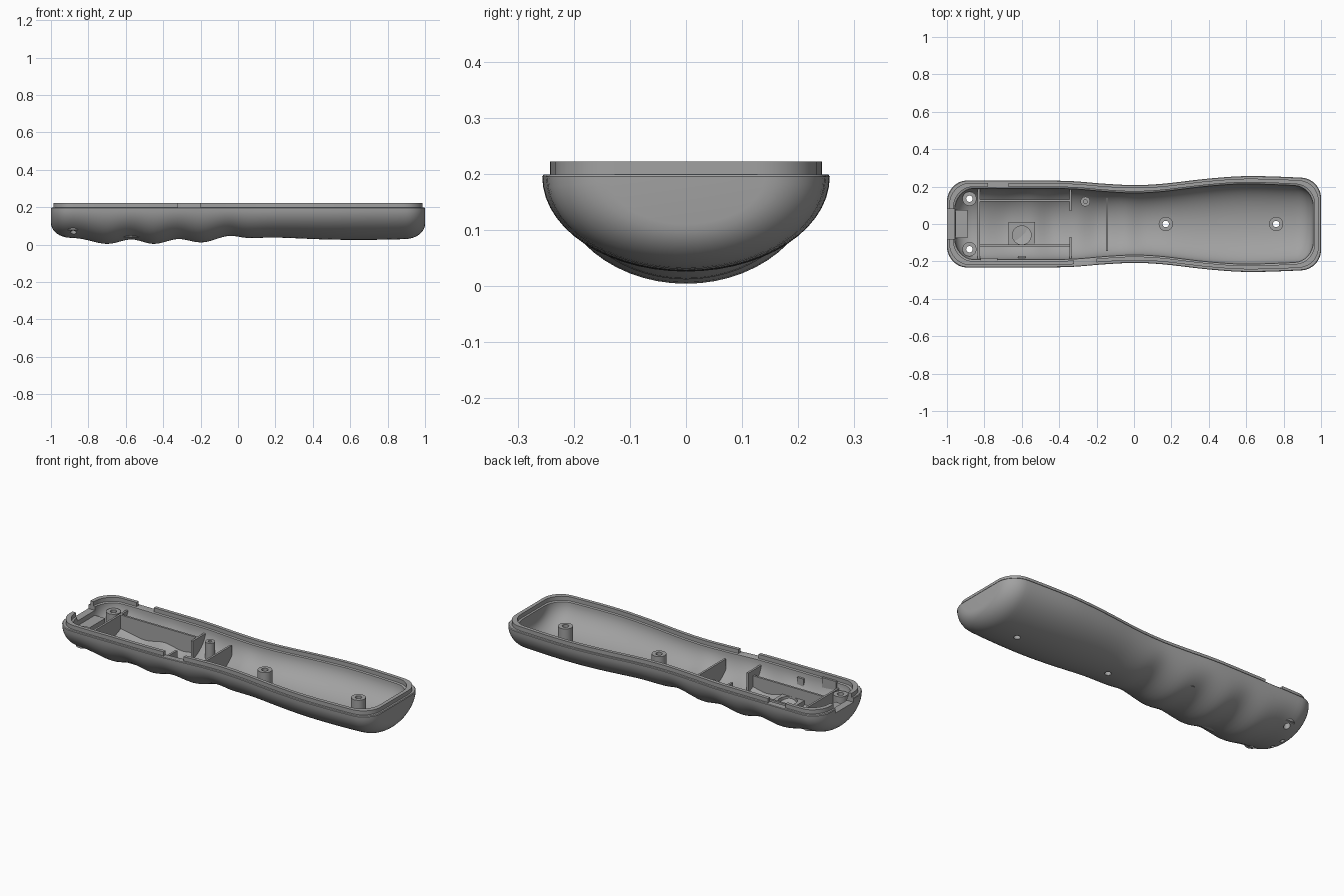
import bpy, bmesh, math
from mathutils import Vector

if "Cube" in bpy.data.objects:
    bpy.data.objects.remove(bpy.data.objects["Cube"])

grey = bpy.data.materials.new("mid_grey")
grey.use_nodes = True
colour = (0.36, 0.36, 0.36, 1)
grey.diffuse_color = colour
grey.node_tree.nodes["Principled BSDF"].inputs["Base Color"].default_value = colour

RIM, LIP_TOP, POST_TOP = 0.195, 0.222, 0.17
WIDTH = [(-1, .222), (-.9, .232), (-.6, .232), (-.35, .23), (-.15, .215), (0, .208),
         (.15, .215), (.4, .243), (.6, .256), (.85, .25), (1, .24)]
BELLY = [(-1, .04), (-.85, .033), (-.7, .004), (-.57, .028), (-.45, .004), (-.32, .03),
         (-.19, .012), (-.05, .047), (.05, .036), (.2, .038), (.5, .027), (.8, .027), (1, .035)]


def spline(keys, x):
    """Smooth curve through the keys."""
    i = max(k for k in range(len(keys) - 1) if keys[k][0] <= x or k == 0)

    def slope(k):
        a, b = keys[max(k - 1, 0)], keys[min(k + 1, len(keys) - 1)]
        return (b[1] - a[1]) / (b[0] - a[0])
    (x0, v0), (x1, v1) = keys[i], keys[i + 1]
    h = x1 - x0
    t = (x - x0) / h
    s = t * t * (3 - 2 * t)
    return v0 + (v1 - v0) * s + h * t * (1 - t) * ((1 - t) * slope(i) - t * slope(i + 1))


def section(x):
    """Half width and depth at x, rounded off towards both ends."""
    u = min(max((abs(x) - .9) / .1, 0), 1)
    loss = 1 - math.sqrt(max(0, 1 - u * u))
    return spline(WIDTH, x) - .1 * loss, RIM - spline(BELLY, x) - .075 * loss


def floor(x, y):
    """Height just inside the shell wall, where ribs and posts are rooted."""
    w, d = section(x)
    return RIM + .012 - d * math.sqrt(max(0, 1 - min(1, abs(y) / w) ** 2))


def finish(name, bm, smooth=True):
    bmesh.ops.recalc_face_normals(bm, faces=bm.faces)
    mesh = bpy.data.meshes.new(name)
    bm.to_mesh(mesh)
    bm.free()
    mesh.materials.append(grey)
    ob = bpy.data.objects.new(name, mesh)
    bpy.context.collection.objects.link(ob)
    if smooth:
        shade(ob)
    return ob


def select(ob):
    bpy.ops.object.select_all(action="DESELECT")
    ob.select_set(True)
    bpy.context.view_layer.objects.active = ob


def shade(ob):
    select(ob)
    bpy.ops.object.shade_smooth_by_angle(angle=math.radians(32))


def box(name, x0, x1, y0, y1, z0, z1):
    bm = bmesh.new()
    bmesh.ops.create_cube(bm, size=1)
    for v in bm.verts:
        v.co = Vector(((x0 + x1) / 2 + v.co.x * (x1 - x0),
                       (y0 + y1) / 2 + v.co.y * (y1 - y0),
                       (z0 + z1) / 2 + v.co.z * (z1 - z0)))
    return finish(name, bm, False)


def cylinder(name, x, y, r, z0, z1):
    bm = bmesh.new()
    bmesh.ops.create_cone(bm, cap_ends=True, segments=32, radius1=r, radius2=r, depth=z1 - z0)
    bmesh.ops.translate(bm, verts=bm.verts, vec=(x, y, (z0 + z1) / 2))
    return finish(name, bm)


def cut(ob, cutters):
    for c in cutters:
        c.hide_render = True
        select(ob)
        m = ob.modifiers.new("cut", "BOOLEAN")
        m.operation, m.solver, m.object = "DIFFERENCE", "EXACT", c
        bpy.ops.object.modifier_apply(modifier=m.name)
        bpy.data.objects.remove(c)
    shade(ob)


# Shell: outer hull, stepped rim with raised lip, inner cavity
corner = [1 - .1 * (1 - math.sin(k * math.pi / 16)) for k in range(8, 0, -1)]
stations = [-x for x in corner] + [-.9 + 1.8 * k / 72 for k in range(73)] + corner[::-1]
SIDES = 28
bm = bmesh.new()


def grid(end_scale, inset, thickness):
    rows = []
    for x in stations:
        w, d = section(x)
        row = []
        for j in range(SIDES + 1):
            a = math.pi * j / SIDES
            row.append(bm.verts.new((x * end_scale, (w - inset) * math.cos(a),
                                     RIM - (d - thickness) * math.sin(a))))
        rows.append(row)
    for r, s in zip(rows, rows[1:]):
        for j in range(SIDES):
            bm.faces.new((r[j], r[j + 1], s[j + 1], s[j]))
    bm.faces.new(rows[0])
    bm.faces.new(rows[-1])
    return [r[0] for r in rows] + [r[-1] for r in reversed(rows)]


def rim_loop(end_scale, inset, z):
    pts = [(x * end_scale, section(x)[0] - inset) for x in stations]
    return [bm.verts.new((x, w, z)) for x, w in pts] + \
           [bm.verts.new((x, -w, z)) for x, w in reversed(pts)]


loops = [grid(1, 0, 0), rim_loop(.997, .003, RIM + .004), rim_loop(.987, .014, RIM + .004),
         rim_loop(.987, .014, LIP_TOP), rim_loop(.966, .034, LIP_TOP),
         rim_loop(.966, .034, RIM + .004), grid(.958, .042, .028)]
for a, b in zip(loops, loops[1:]):
    for k in range(len(a)):
        n = (k + 1) % len(a)
        bm.faces.new((a[k], a[n], b[n], b[k]))
shell = finish("lower_shell", bm, False)

# Screw holes, small end holes, lip notches and the connector opening
posts = [("middle_post", .17, 0), ("front_post", .76, 0),
         ("corner_post_left", -.88, .135), ("corner_post_right", -.88, -.135)]
cutters = [cylinder("hole", x, y, .017, -.1, .3) for _, x, y in posts]
cutters += [cylinder("hole", -.935, y, .012, -.1, .12) for y in (-.04, .035)]
cutters += [box("notch", -.32, -.2, -.3, -.15, RIM + .003, .3),
            box("notch", -.78, -.67, .15, .3, RIM + .003, .3),
            box("notch", -1.1, -.93, -.08, .08, .175, .3)]
cut(shell, cutters)

# Screw posts
for name, x, y in posts:
    post = cylinder(name, x, y, .038, floor(x, y), POST_TOP)
    cut(post, [cylinder("bore", x, y, .017, -.1, .3)])
pin = cylinder("small_post", -.26, .12, .026, floor(-.26, .12), POST_TOP)
cut(pin, [cylinder("bore", -.26, .12, .01, .1, .3)])


# Ribs standing on the curved floor
def rib(name, start, end, top, thick=.012):
    a, b = Vector(start), Vector(end)
    side = (b - a).normalized().orthogonal() * thick / 2
    bm = bmesh.new()
    rings = []
    for k in range(25):
        p = a.lerp(b, k / 24)
        z = min(floor(p.x, p.y), top - .005)
        rings.append([bm.verts.new((q.x, q.y, h)) for q, h in
                      ((p - side, z), (p + side, z), (p + side, top), (p - side, top))])
    for r, s in zip(rings, rings[1:]):
        for k in range(4):
            n = (k + 1) % 4
            bm.faces.new((r[k], r[n], s[n], s[k]))
    bm.faces.new(rings[0])
    bm.faces.new(rings[-1])
    return finish(name, bm, False)


rib("end_wall", (-.83, -.2), (-.83, .2), POST_TOP)
rib("long_rib_left", (-.83, .125), (-.34, .125), POST_TOP)
rib("long_rib_right", (-.83, -.115), (-.34, -.115), .14)
rib("stop_wall_left", (-.34, .07), (-.34, .19), POST_TOP)
rib("stop_wall_right", (-.34, -.19), (-.34, -.07), POST_TOP)
rib("cross_wall", (-.145, -.145), (-.145, .145), POST_TOP)
rib("side_rib", (-.82, -.188), (-.73, -.188), .205)
rib("guide_tab", (-.62, -.177), (-.58, -.177), .17)

# Round seat with a slot, and the connector shelf
seat = box("round_seat", -.67, -.53, -.11, .01, .04, .085)
cut(seat, [cylinder("recess", -.6, -.06, .05, .055, .2),
           box("slot", -.612, -.588, -.2, -.08, .055, .2)])
box("connector_shelf", -.955, -.89, -.075, .075, .09, .15)
